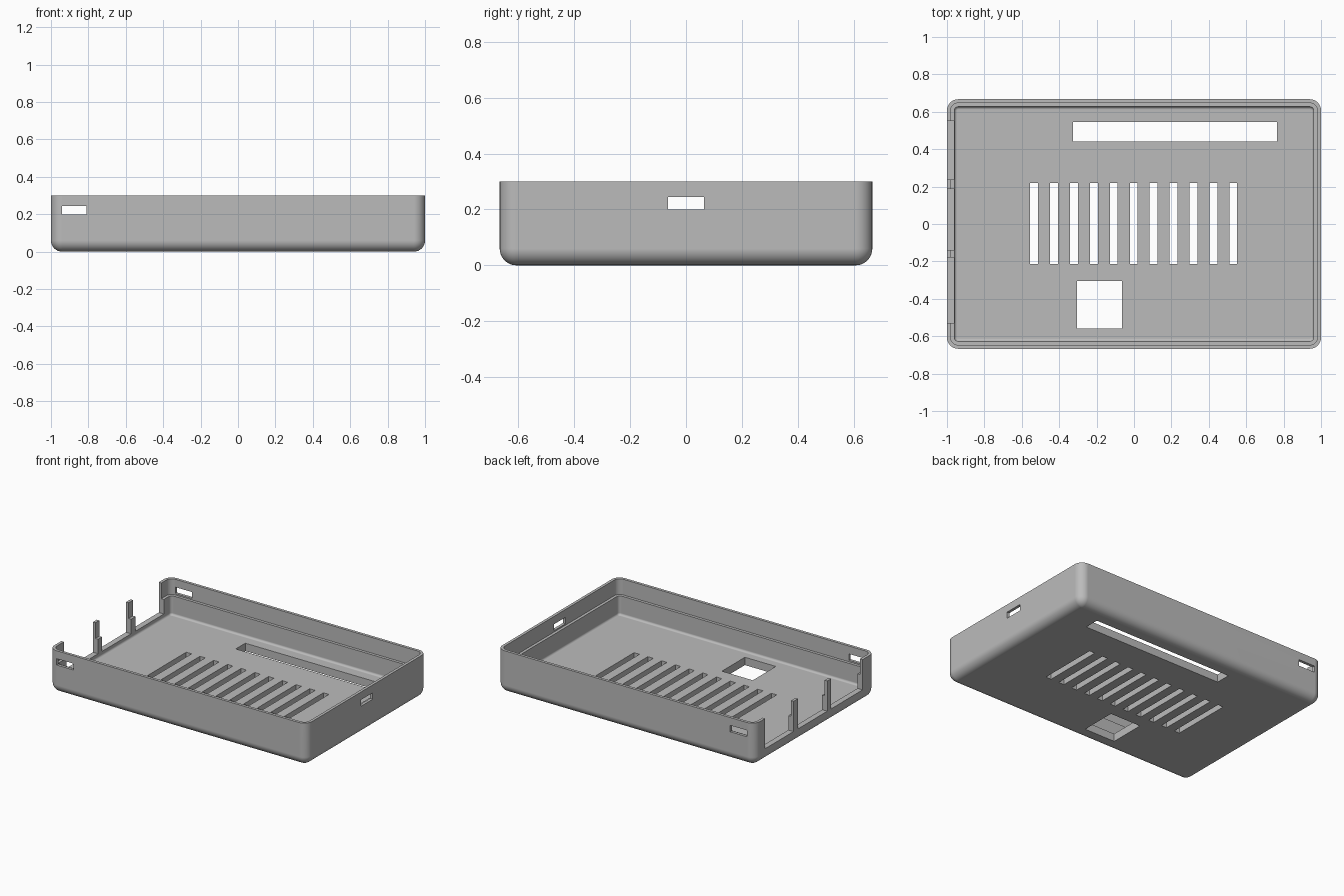
import bpy, bmesh, math

if "Cube" in bpy.data.objects:
    bpy.data.objects.remove(bpy.data.objects["Cube"], do_unlink=True)

HX, HY, H = 1.0, 0.667, 0.30      # half sizes and height
R = 0.06                          # outer corner and bottom rounding
LIP, WALL = 0.02, 0.04            # thin upper rim and full wall
LEDGE, FLOOR, SILL = 0.19, 0.055, 0.088
STEPS = 8

grey = bpy.data.materials.new("Plain grey")
grey.use_nodes = True
grey.diffuse_color = (0.5, 0.5, 0.5, 1)
grey.node_tree.nodes["Principled BSDF"].inputs["Base Color"].default_value = (0.5, 0.5, 0.5, 1)


def rounded_ring(bm, inset, z):
    """Rounded rectangle outline, moved inwards by inset."""
    r = max(R - inset, 0)
    verts = []
    for i, (sx, sy) in enumerate([(1, 1), (-1, 1), (-1, -1), (1, -1)]):
        for k in range(STEPS + 1):
            a = math.pi / 2 * (i + k / STEPS)
            verts.append(bm.verts.new((sx * (HX - inset - r) + r * math.cos(a),
                                       sy * (HY - inset - r) + r * math.sin(a), z)))
    return verts


# Cross-section from the underside, up the outside, over the rim, down to the floor
quarter = [math.pi / 2 * k / STEPS for k in range(STEPS + 1)]
section = [(R * (1 - math.sin(a)), R * (1 - math.cos(a))) for a in quarter]
section += [(0, H), (LIP, H), (LIP, LEDGE), (WALL, LEDGE)]
f = 0.015
section += [(WALL + f * (1 - math.cos(a)), FLOOR + f * (1 - math.sin(a))) for a in quarter]

bm = bmesh.new()
rings = [rounded_ring(bm, *p) for p in section]
n = len(rings[0])
for a, b in zip(rings, rings[1:]):
    for i in range(n):
        j = (i + 1) % n
        bm.faces.new((a[i], a[j], b[j], b[i]))
bm.faces.new(rings[0][::-1])
bm.faces.new(rings[-1])
bmesh.ops.remove_doubles(bm, verts=bm.verts, dist=1e-5)
bmesh.ops.recalc_face_normals(bm, faces=bm.faces)
mesh = bpy.data.meshes.new("case_tray")
bm.to_mesh(mesh)
bm.free()
mesh.materials.append(grey)
tray = bpy.data.objects.new("case_tray", mesh)
bpy.context.collection.objects.link(tray)

# Openings as boxes: x range, y range, z range
through = (-0.1, 0.12)
latch = (0.2, 0.245)
boxes = [((-0.325, 0.765), (0.44, 0.545), through),      # long floor slot
         ((-0.305, -0.065), (-0.56, -0.305), through),   # square floor window
         ((0.9, 1.1), (-0.065, 0.065), latch)]           # end wall latch hole
for i in range(11):                                      # floor vents
    x = -0.534 + 0.1065 * i
    boxes.append(((x - 0.021, x + 0.021), (-0.213, 0.219), through))
for s in (-1, 1):                                        # long wall latch holes
    boxes.append(((-0.94, -0.81), tuple(sorted((s * 0.58, s * 0.75))), latch))
for y in [(-0.53, -0.18), (-0.138, 0.187), (0.237, 0.55)]:  # port openings
    boxes.append(((-1.1, -0.93), y, (SILL, 0.4)))

bm = bmesh.new()
for box in boxes:
    made = bmesh.ops.create_cube(bm, size=1)["verts"]
    for v in made:
        for axis, (lo, hi) in enumerate(box):
            v.co[axis] = hi if v.co[axis] > 0 else lo
cut_mesh = bpy.data.meshes.new("opening_cutter")
bm.to_mesh(cut_mesh)
bm.free()
cut_mesh.materials.append(grey)
cutter = bpy.data.objects.new("opening_cutter", cut_mesh)
cutter.hide_render = True
bpy.context.collection.objects.link(cutter)

# Cut the openings and shade the rounded parts smooth
cut = tray.modifiers.new("Openings", 'BOOLEAN')
cut.operation = 'DIFFERENCE'
cut.solver = 'EXACT'
cut.object = cutter
bpy.ops.object.select_all(action='DESELECT')
bpy.context.view_layer.objects.active = tray
tray.select_set(True)
bpy.ops.object.modifier_apply(modifier=cut.name)
bpy.data.objects.remove(cutter, do_unlink=True)
bpy.ops.object.shade_smooth_by_angle(angle=math.radians(35))
normals = tray.modifiers.new("Clean normals", 'WEIGHTED_NORMAL')
normals.keep_sharp = True
